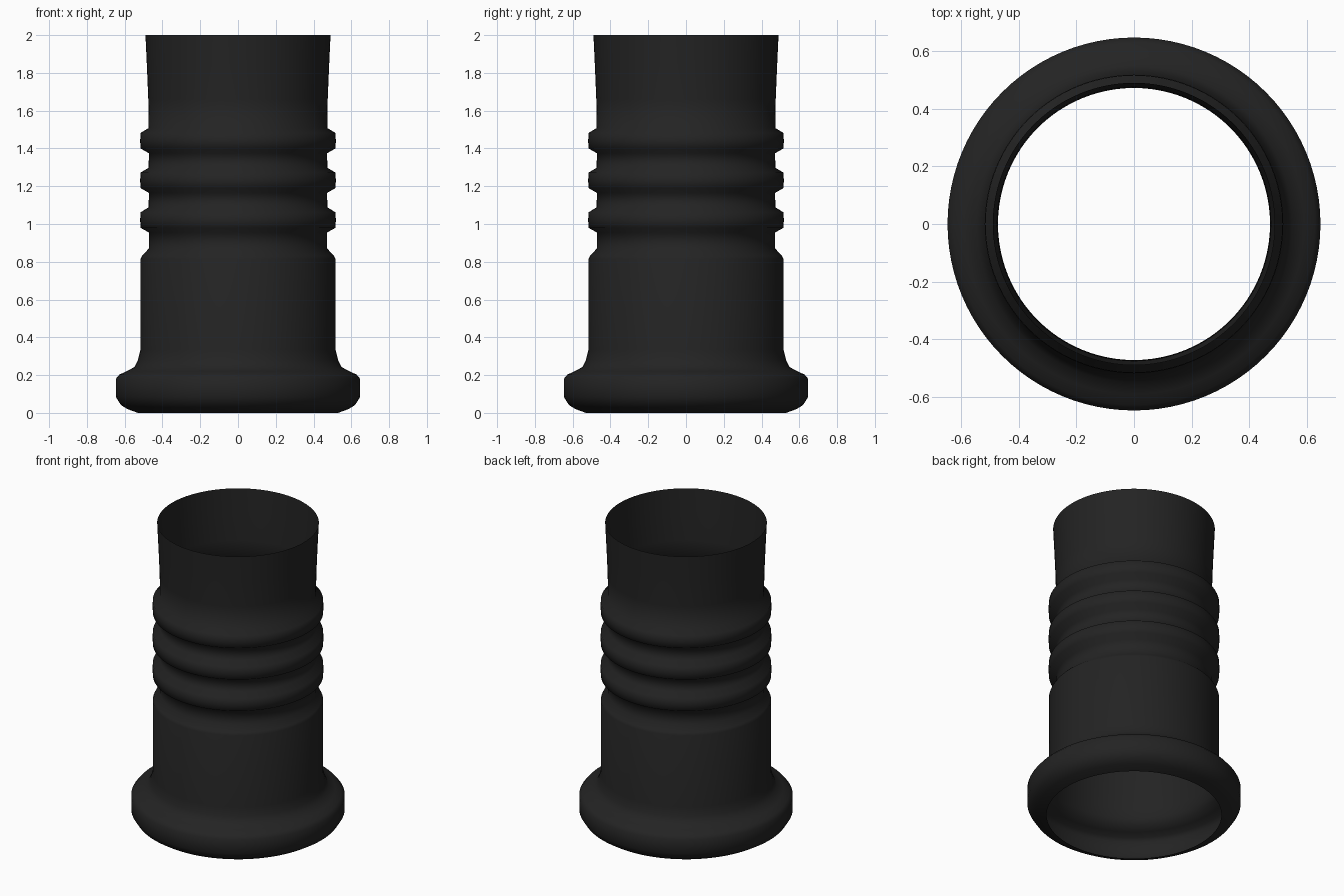
import bpy
import bmesh
import math

cube = bpy.data.objects.get("Cube")
if cube:
    bpy.data.objects.remove(cube, do_unlink=True)

SEGMENTS = 96

# Matte black rubber
rubber = bpy.data.materials.new("black_rubber")
rubber.use_nodes = True
colour = (0.017, 0.017, 0.017, 1)
rubber.diffuse_color = colour
shader = next(n for n in rubber.node_tree.nodes if n.type == 'BSDF_PRINCIPLED')
shader.inputs["Base Color"].default_value = colour
shader.inputs["Roughness"].default_value = 0.8

# Rolled foot flange, flared neck and plain lower body (radius, height)
profile = [(0.53, 0), (0.585, 0.02), (0.62, 0.042), (0.647, 0.085),
           (0.647, 0.18), (0.628, 0.203), (0.59, 0.22), (0.548, 0.243),
           (0.53, 0.28), (0.516, 0.335), (0.516, 0.815), (0.508, 0.832),
           (0.472, 0.87)]

# Three raised grip rings
for i in range(3):
    z = 0.955 + i * 0.21
    profile += [(0.472, z), (0.516, z + 0.025), (0.518, z + 0.065),
                (0.516, z + 0.107), (0.473, z + 0.133)]

# Slightly flared open mouth
profile += [(0.475, 1.66), (0.482, 1.83), (0.49, 2)]

# Revolve the profile into an open thin-walled sleeve
bm = bmesh.new()
verts = [bm.verts.new((r, 0, z)) for r, z in profile]
edges = [bm.edges.new(pair) for pair in zip(verts, verts[1:])]
bmesh.ops.spin(bm, geom=verts + edges, cent=(0, 0, 0), axis=(0, 0, 1),
               angle=math.tau, steps=SEGMENTS, use_merge=True)
bmesh.ops.remove_doubles(bm, verts=bm.verts, dist=0.0001)
bmesh.ops.recalc_face_normals(bm, faces=bm.faces)

# Make the wall face outwards
bm.faces.ensure_lookup_table()
if sum(f.normal.dot(f.calc_center_median().xy.to_3d()) for f in bm.faces) < 0:
    bmesh.ops.reverse_faces(bm, faces=bm.faces)

mesh = bpy.data.meshes.new("ribbed_sleeve")
bm.to_mesh(mesh)
bm.free()
mesh.materials.append(rubber)
sleeve = bpy.data.objects.new("ribbed_sleeve", mesh)
bpy.context.collection.objects.link(sleeve)

bpy.ops.object.select_all(action='DESELECT')
sleeve.select_set(True)
bpy.context.view_layer.objects.active = sleeve
bpy.ops.object.shade_smooth_by_angle(angle=math.radians(62))
